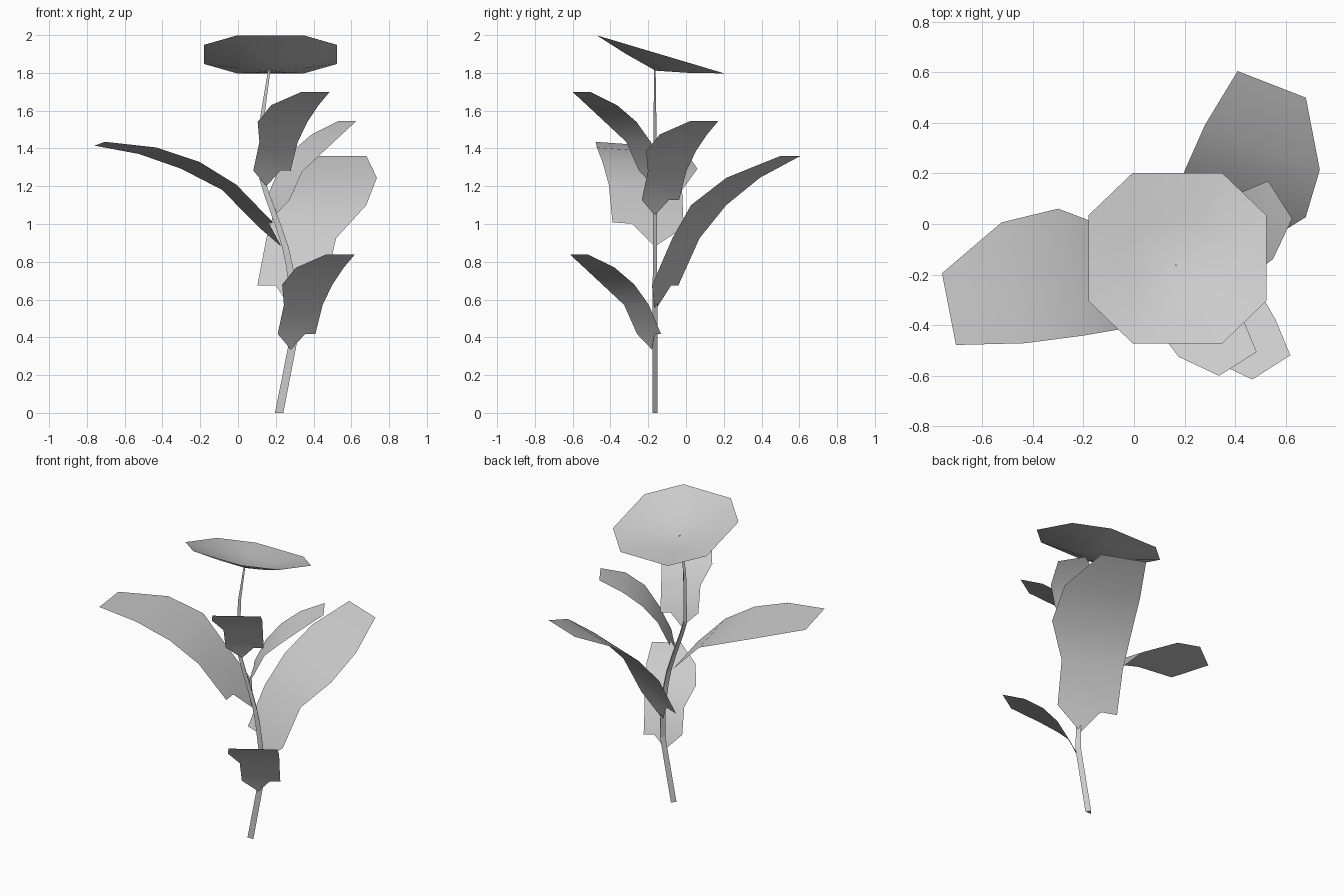
import bpy, bmesh
from math import radians
from mathutils import Matrix, Vector

cube = bpy.data.objects.get("Cube")
if cube:
    bpy.data.objects.remove(cube)

grey = bpy.data.materials.new("plain_grey")
grey.use_nodes = True
COLOUR = (0.6, 0.6, 0.6, 1)
grey.diffuse_color = COLOUR
grey.node_tree.nodes["Principled BSDF"].inputs["Base Color"].default_value = COLOUR


def finish(name, bm, matrix=Matrix()):
    """Turn a bmesh into a smooth shaded grey object."""
    mesh = bpy.data.meshes.new(name)
    bm.transform(matrix)
    for f in bm.faces:
        f.smooth = True
    bm.to_mesh(mesh)
    bm.free()
    mesh.materials.append(grey)
    obj = bpy.data.objects.new(name, mesh)
    bpy.context.collection.objects.link(obj)
    return obj


# Leaf: rows of (reach, height, left half width, right half width)
LEAF_ROWS = [(.048, .135, .22, .165), (.17, .385, .216, .18), (.32, .56, .22, .293),
             (.515, .705, .211, .277), (.761, .82, .168, .122)]


def leaf(name, base, yaw, size=1.0, pitch=0, roll=0):
    bm = bmesh.new()
    root = bm.verts.new((0, 0, 0))
    notch = bm.verts.new((.048, .115, .135))
    rows = [(bm.verts.new((r, a, z)), bm.verts.new((r, -b, z))) for r, z, a, b in LEAF_ROWS]
    (l0, r0), (l1, r1) = rows[:2]
    bm.faces.new((root, r0, notch))
    bm.faces.new((notch, r0, r1, l1, l0))
    for (la, ra), (lb, rb) in zip(rows[1:], rows[2:]):
        bm.faces.new((la, ra, rb, lb))
    turn = (Matrix.Rotation(radians(yaw), 4, 'Z') @ Matrix.Rotation(radians(roll), 4, 'X')
            @ Matrix.Rotation(radians(pitch), 4, 'Y'))
    return finish(name, bm, Matrix.Translation(base) @ turn @ Matrix.Scale(size, 4))


leaf("large_right_leaf", (.23, -.165, .88), 191, pitch=18, roll=4)
leaf("large_back_leaf", (.29, -.165, .54), 68.7)
leaf("lower_front_leaf", (.28, -.18, .335), -57.5, .615)
leaf("upper_front_leaf", (.15, -.17, 1.2), -57.5, .615 * .615)
leaf("small_left_leaf", (.195, -.165, 1.045), 32.5, .615 * .615)
for small in ("upper_front_leaf", "small_left_leaf"):
    mesh = bpy.data.objects[small].data
    origin = mesh.vertices[0].co.copy()
    for v in mesh.vertices:
        v.co = origin + (v.co - origin) * 1.61

# Stem: tapered triangular tube with a flat front, points are (x, z, half width)
PATH = [(.218, 0, .022), (.3, .42, .021), (.295, .62, .019), (.272, .78, .018), (.25, .88, .017),
        (.21, 1.0, .016), (.155, 1.15, .015), (.127, 1.24, .014), (.13, 1.575, .011),
        (.166, 1.82, .006)]
bm = bmesh.new()
rings = [[bm.verts.new((x + dx * w, -.165 + dy * w, z)) for dx, dy in ((-1, -.6), (1, -.6), (0, .7))]
         for x, z, w in PATH]
for low, high in zip(rings, rings[1:]):
    for i in range(3):
        j = (i + 1) % 3
        bm.faces.new((low[i], low[j], high[j], high[i]))
bm.faces.new(rings[0][::-1])
bm.faces.new(rings[-1])
stem = finish("stem", bm)
for poly in stem.data.polygons:
    poly.use_smooth = False

# Flower: shallow tilted bowl with an eight sided rim
H, Q = .352, .177
RIM = [(H, -Q), (H, Q), (Q, H), (-Q, H), (-H, Q), (-H, -Q), (-Q, -H), (Q, -H)]
bm = bmesh.new()
centre = bm.verts.new((0, 0, -.09))
inner = [bm.verts.new((x / 2, y / 2, -.05)) for x, y in RIM]
outer = [bm.verts.new((x, y, 0)) for x, y in RIM]
for i in range(len(RIM)):
    j = (i + 1) % len(RIM)
    bm.faces.new((centre, inner[i], inner[j]))
    bm.faces.new((inner[i], outer[i], outer[j], inner[j]))
finish("flower_head", bm, Matrix.Translation((.172, -.135, 1.898)) @ Matrix.Rotation(radians(-16.6), 4, 'X'))
